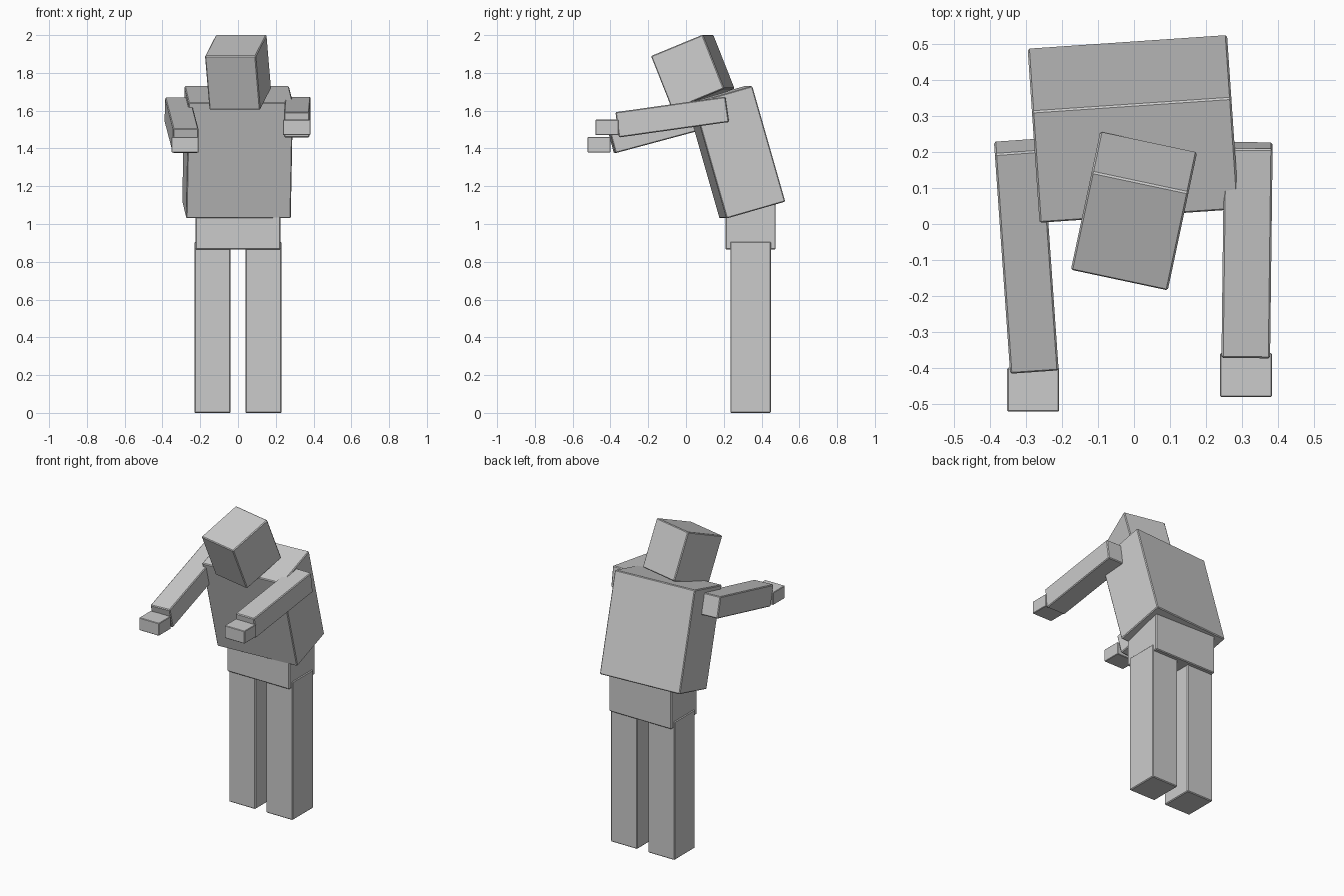
import bpy
from math import radians

if "Cube" in bpy.data.objects:
    bpy.data.objects.remove(bpy.data.objects["Cube"])


def block(name, center, size, tilt=0, yaw=0, bevel=0.005):
    """Box with a thin bevel, leaning forward by tilt and turned by yaw (degrees)."""
    bpy.ops.mesh.primitive_cube_add(size=1, location=center)
    ob = bpy.context.object
    ob.name = name
    ob.scale = size
    bpy.ops.object.transform_apply(location=False, rotation=False, scale=True)
    ob.rotation_euler = (radians(tilt), 0, radians(yaw))
    mod = ob.modifiers.new("edge_bevel", 'BEVEL')
    mod.width = bevel
    mod.segments = 1
    return ob


# Legs and hips
for side, s in (("right", -1), ("left", 1)):
    block(side + "_leg", (s * 0.135, 0.342, 0.453), (0.192, 0.215, 0.906))
block("hips", (0, 0.342, 1.0), (0.452, 0.266, 0.27))

# Leaning torso and bowed head
block("torso", (-0.002, 0.264, 1.38), (0.555, 0.324, 0.637), 16, 3.9)
block("head", (0, 0.036, 1.803), (0.275, 0.302, 0.308), 22, -12)

# Arms reaching forward
block("right_arm", (-0.299, -0.089, 1.5225), (0.135, 0.635, 0.135), 15, 4)
block("left_arm", (0.314, -0.0725, 1.566), (0.135, 0.588, 0.135), 8, -0.7)

# Hands
block("right_hand", (-0.28, -0.46, 1.42), (0.144, 0.122, 0.082), bevel=0.003)
block("left_hand", (0.311, -0.419, 1.511), (0.144, 0.122, 0.082), bevel=0.003)
